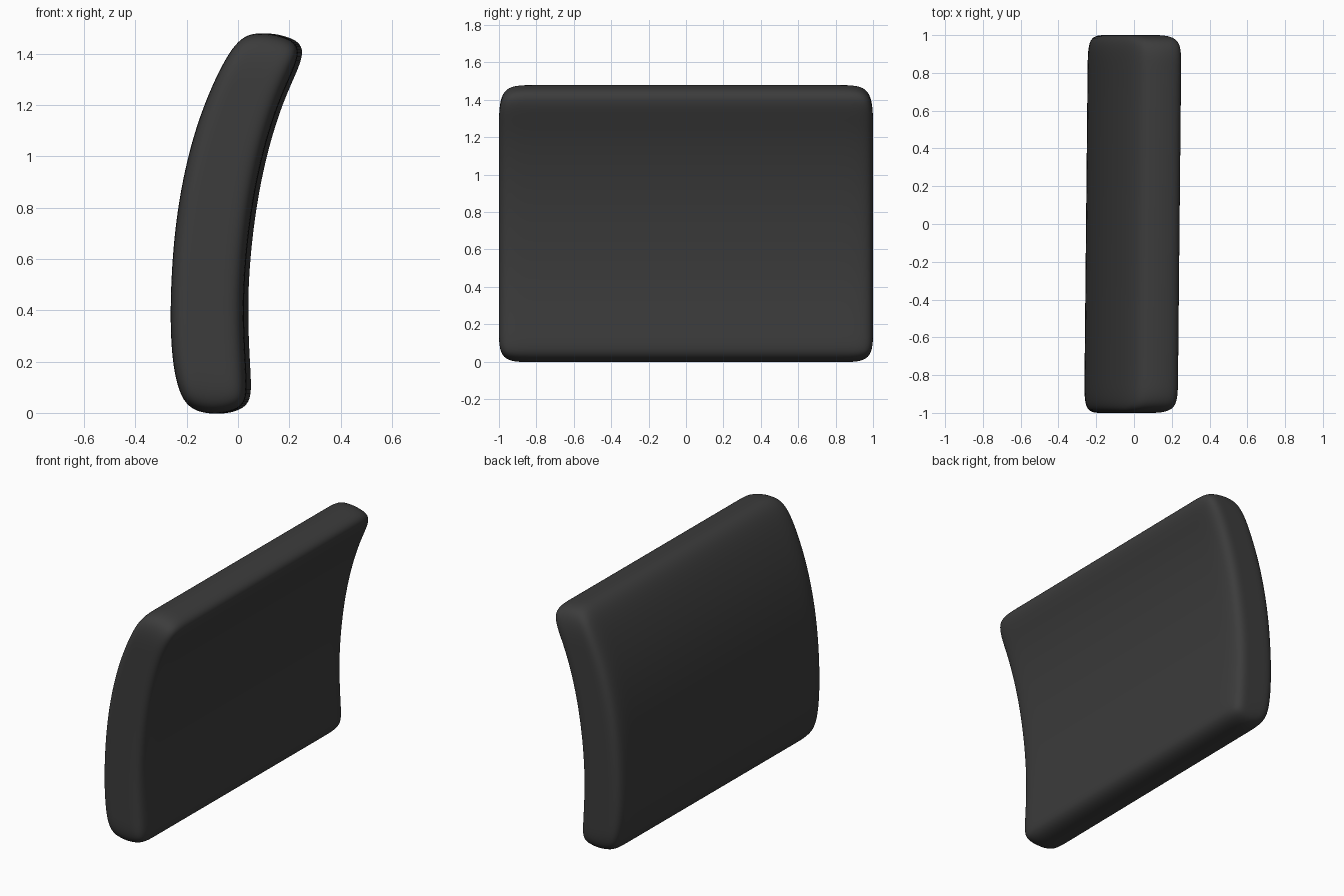
import bpy, bmesh
from mathutils import Vector

if "Cube" in bpy.data.objects:
    bpy.data.objects.remove(bpy.data.objects["Cube"])

# Side profile of the curved cushion: rear and front edges (x, z), bottom to top
REAR = [(-.21, .03), (-.252, .2), (-.257, .45), (-.237, .75), (-.185, 1.02), (-.112, 1.24), (0, 1.465)]
FRONT = [(.045, .03), (.042, .14), (.025, .42), (.048, .72), (.098, 1.0), (.178, 1.25), (.272, 1.425)]
YS = [-1, -.83, -.55, 0, .55, .83, 1]
COLS = 4
ROWS = len(REAR)

bm = bmesh.new()
cache = {}


def vert(i, j, k):
    """Cage vertex: i across thickness, j along width, k up the profile."""
    if (i, j, k) not in cache:
        t = i / (COLS - 1)
        p = Vector(REAR[k]).lerp(Vector(FRONT[k]), t)
        if 0 < i < COLS - 1:                      # puff the top and bottom edges
            p.y += {0: -.034, ROWS - 1: .032}.get(k, 0)
        y = YS[j]
        cache[i, j, k] = bm.verts.new((p.x + .01 * y, y, p.y))
    return cache[i, j, k]


def sheet(na, nb, place):
    for a in range(na - 1):
        for b in range(nb - 1):
            bm.faces.new([vert(*place(a + da, b + db)) for da, db in ((0, 0), (1, 0), (1, 1), (0, 1))])


# Six sides of the cage
NY = len(YS)
for e in (0, COLS - 1):
    sheet(NY, ROWS, lambda a, b: (e, a, b))
for e in (0, NY - 1):
    sheet(COLS, ROWS, lambda a, b: (a, e, b))
for e in (0, ROWS - 1):
    sheet(COLS, NY, lambda a, b: (a, b, e))
bmesh.ops.recalc_face_normals(bm, faces=bm.faces)
for f in bm.faces:
    f.smooth = True

mesh = bpy.data.meshes.new("backrest_cushion")
bm.to_mesh(mesh)
bm.free()
cushion = bpy.data.objects.new("backrest_cushion", mesh)
bpy.context.collection.objects.link(cushion)

# Soft rounding
sub = cushion.modifiers.new("soft_edges", 'SUBSURF')
sub.levels = sub.render_levels = 3

# Dark upholstery
mat = bpy.data.materials.new("dark_upholstery")
mat.diffuse_color = (.045, .045, .045, 1)
mat.use_nodes = True
mat.node_tree.nodes["Principled BSDF"].inputs["Base Color"].default_value = mat.diffuse_color
mesh.materials.append(mat)
